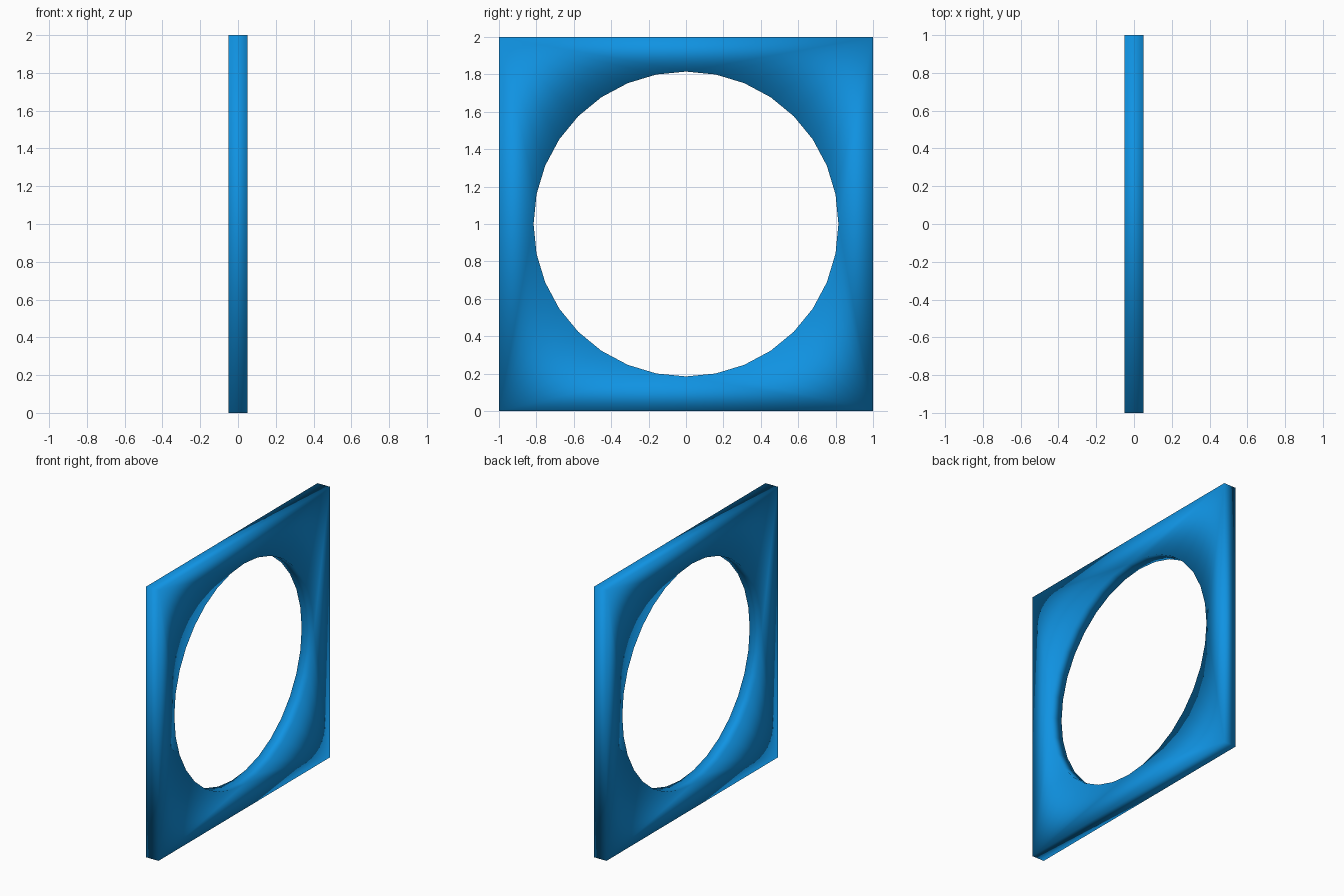
import bpy, bmesh, math

if "Cube" in bpy.data.objects:
    bpy.data.objects.remove(bpy.data.objects["Cube"])

HALF = 1.0      # half side of the square
THICK = 0.05    # half thickness
RADIUS = 0.815  # hole radius
SIDES = 32
Q = SIDES // 4

bm = bmesh.new()


def make_layer(x):
    """Square corners and hole rim of one face of the panel."""
    corners = [bm.verts.new((x, y * HALF, 1 + z * HALF))
               for y, z in ((1, 1), (-1, 1), (-1, -1), (1, -1))]
    rim = []
    for i in range(SIDES):
        a = 2 * math.pi * i / SIDES
        rim.append(bm.verts.new((x, RADIUS * math.cos(a), 1 + RADIUS * math.sin(a))))
    # each corner fans over a quarter of the rim, a triangle joins neighbours
    for k in range(4):
        for i in range(Q):
            a = k * Q + i
            bm.faces.new((corners[k], rim[(a + 1) % SIDES], rim[a]))
        bm.faces.new((corners[k], corners[(k + 1) % 4], rim[(k + 1) * Q % SIDES]))
    return corners, rim


def bridge(a, b):
    """Wall of quads between two matching loops."""
    n = len(a)
    for i in range(n):
        j = (i + 1) % n
        bm.faces.new((a[i], a[j], b[j], b[i]))


# Two faces, outer edge and hole wall
c1, r1 = make_layer(-THICK)
c2, r2 = make_layer(THICK)
bridge(c1, c2)
bridge(r1, r2)
bmesh.ops.recalc_face_normals(bm, faces=bm.faces[:])
for f in bm.faces:
    f.smooth = True

mesh = bpy.data.meshes.new("round_hole_panel")
bm.to_mesh(mesh)
bm.free()
panel = bpy.data.objects.new("round_hole_panel", mesh)
bpy.context.collection.objects.link(panel)

# Blue finish
blue = bpy.data.materials.new("blue")
blue.diffuse_color = (0.005, 0.29, 0.76, 1)
blue.use_nodes = True
blue.node_tree.nodes["Principled BSDF"].inputs["Base Color"].default_value = blue.diffuse_color
mesh.materials.append(blue)
